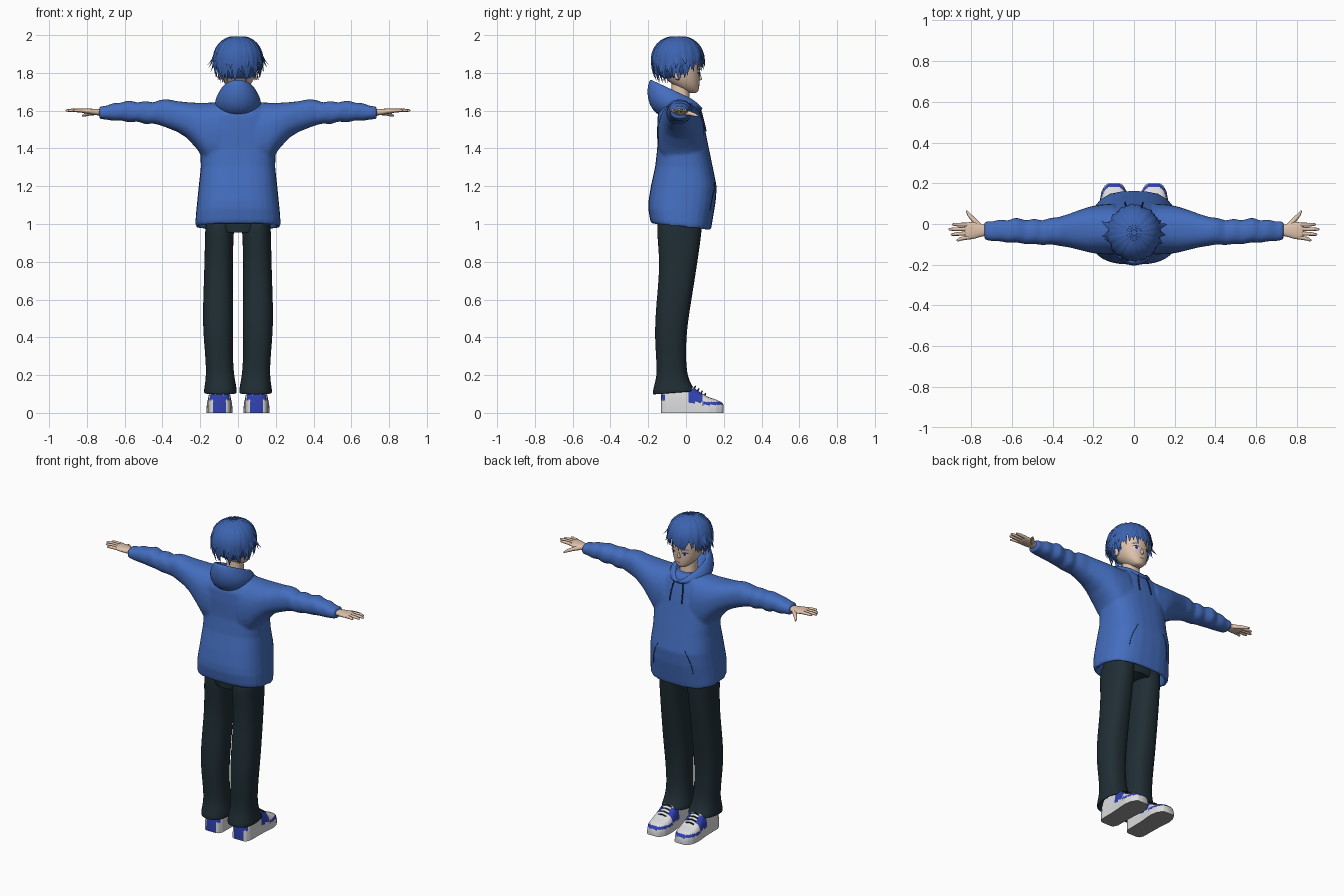
import bpy, bmesh, math, random
from math import sin, cos, pi
from mathutils import Vector

random.seed(4)
cube = bpy.data.objects.get("Cube")
if cube:
    bpy.data.objects.remove(cube, do_unlink=True)


def material(name, r, g, b):
    m = bpy.data.materials.new(name)
    m.use_nodes = True
    m.diffuse_color = (r, g, b, 1)
    m.node_tree.nodes["Principled BSDF"].inputs["Base Color"].default_value = (r, g, b, 1)
    return m


BLUE = material("hoodie blue", 0.058, 0.155, 0.52)
HAIR = material("hair blue", 0.045, 0.125, 0.43)
SEAM = material("seam navy", 0.015, 0.035, 0.14)
DARK = material("trouser charcoal", 0.014, 0.027, 0.034)
SKIN = material("skin", 0.74, 0.54, 0.41)
WHITE = material("shoe white", 0.72, 0.72, 0.73)
ROYAL = material("shoe blue", 0.03, 0.055, 0.44)
SOLE = material("sole grey", 0.32, 0.32, 0.33)


# ---- helpers ----
def add_loft(bm, rings):
    rows = [[bm.verts.new(p) for p in ring] for ring in rings]
    for a, b in zip(rows, rows[1:]):
        for i in range(len(a)):
            j = (i + 1) % len(a)
            bm.faces.new((a[i], a[j], b[j], b[i]))
    bm.faces.new(rows[0][::-1])
    bm.faces.new(rows[-1])


def finish(name, bm, mats, sub=0, mirror=False, angle=40):
    bmesh.ops.recalc_face_normals(bm, faces=bm.faces)
    me = bpy.data.meshes.new(name)
    bm.to_mesh(me)
    bm.free()
    ob = bpy.data.objects.new(name, me)
    bpy.context.collection.objects.link(ob)
    for m in mats:
        me.materials.append(m)
    bpy.ops.object.select_all(action="DESELECT")
    ob.select_set(True)
    bpy.context.view_layer.objects.active = ob
    bpy.ops.object.shade_smooth_by_angle(angle=math.radians(angle))
    if mirror:
        ob.modifiers.new("Mirror", "MIRROR").use_clip = False
    if sub:
        s = ob.modifiers.new("Subdivision", "SUBSURF")
        s.levels = s.render_levels = sub
    return ob


def loft(name, rings, mat, **kw):
    bm = bmesh.new()
    add_loft(bm, rings)
    return finish(name, bm, [mat], **kw)


def oval(u, v, ru, rv, p=0.85, n=28):
    def pw(c):
        return math.copysign(abs(c) ** p, c)
    return [(u + ru * pw(cos(2 * pi * i / n)), v + rv * pw(sin(2 * pi * i / n))) for i in range(n)]


def ring_z(z, x0, x1, y0, y1, tilt=0, **kw):
    pts = oval((x0 + x1) / 2, (y0 + y1) / 2, (x1 - x0) / 2, (y1 - y0) / 2, **kw)
    return [Vector((x, y, z + tilt * y)) for x, y in pts]


def ring_x(x, y0, y1, z0, z1, **kw):
    pts = oval((y0 + y1) / 2, (z0 + z1) / 2, (y1 - y0) / 2, (z1 - z0) / 2, **kw)
    return [Vector((x, y, z)) for y, z in pts]


def tube(name, pts, radii, mat):
    cu = bpy.data.curves.new(name, "CURVE")
    cu.dimensions = "3D"
    cu.bevel_depth, cu.bevel_resolution, cu.use_fill_caps = 1, 2, True
    sp = cu.splines.new("POLY")
    sp.points.add(len(pts) - 1)
    for q, p, r in zip(sp.points, pts, radii):
        q.co, q.radius = (*p, 1), r
    cu.materials.append(mat)
    ob = bpy.data.objects.new(name, cu)
    bpy.context.collection.objects.link(ob)
    return ob


def surface_y(ob, x, z):
    """Foremost point of an object at the given x and z."""
    ev = ob.evaluated_get(bpy.context.evaluated_depsgraph_get())
    hit, loc, _, _ = ev.ray_cast(Vector((x, 1, z)), Vector((0, -1, 0)))
    return loc.y if hit else 0.07


def decal(name, ob, x, z, rx, rz, lift, mat, bend=0):
    bm = bmesh.new()
    flat = [(x, z)] + oval(x, z, rx, rz, p=1, n=16)
    flat = [(u, w - bend * ((u - x) / rx) ** 2) for u, w in flat]
    vs = [bm.verts.new((u, surface_y(ob, u, w) + lift, w)) for u, w in flat]
    for i in range(16):
        bm.faces.new((vs[0], vs[1 + (i + 1) % 16], vs[1 + i]))
    return finish(name, bm, [mat])


# ---- hoodie: torso and sleeves fused ----
bm = bmesh.new()
torso = [(1.06, .185, -.16, .11), (.985, .205, -.165, .115), (.98, .222, -.182, .13),
         (1.0, .226, -.19, .135), (1.06, .222, -.2, .145), (1.12, .216, -.198, .157),
         (1.2, .208, -.185, .163), (1.3, .197, -.163, .143), (1.4, .2, -.152, .122),
         (1.5, .2, -.153, .102), (1.57, .18, -.15, .085), (1.62, .14, -.13, .07), (1.65, .09, -.1, .05)]
add_loft(bm, [ring_z(z, -w, w, a, b, tilt=-.11 if z < 1.07 else -.03, p=.75) for z, w, a, b in torso])
sleeve = [(.1, -.15, .1, 1.28, 1.645), (.17, -.148, .095, 1.33, 1.642), (.22, -.14, .085, 1.4, 1.642),
          (.27, -.127, .068, 1.455, 1.645), (.32, -.115, .05, 1.487, 1.65), (.37, -.107, .034, 1.507, 1.66),
          (.41, -.1, .03, 1.522, 1.658), (.45, -.104, .018, 1.532, 1.643), (.49, -.098, .026, 1.528, 1.652),
          (.53, -.1, .018, 1.542, 1.643), (.58, -.09, .032, 1.538, 1.655), (.62, -.092, .018, 1.548, 1.642),
          (.66, -.085, .022, 1.546, 1.64), (.7, -.084, .012, 1.553, 1.625), (.735, -.078, .014, 1.556, 1.622)]
for s in (1, -1):
    add_loft(bm, [ring_x(s * x, a, b, c, d) for x, a, b, c, d in sleeve])
hoodie = finish("hoodie", bm, [BLUE])
rm = hoodie.modifiers.new("Fuse", "REMESH")
rm.mode, rm.voxel_size, rm.use_smooth_shade = "VOXEL", 0.009, True
sm = hoodie.modifiers.new("Soften", "SMOOTH")
sm.factor, sm.iterations = 0.5, 5

# ---- hood lying behind the neck ----
rows = [[], [], [], [], []]
for i in range(32):
    a = 2 * pi * i / 32
    c, s, k = cos(a), sin(a), (1 + cos(a)) / 2
    dip = .03 * max(0, -c) ** 8
    rows[0].append((.06 * s, -.025 - .06 * c, 1.63 - dip))
    rows[1].append((.078 * s, -.055 - .118 * c, 1.645 + .115 * k - dip))
    rows[2].append((.09 * s, -.058 - .138 * c, 1.645 + .13 * k - dip))
    rows[3].append((.137 * s, -.06 - .155 * c, 1.615 + .05 * k))
    rows[4].append((.095 * s, -.045 - .105 * c, 1.58 - .03 * k))
loft("hood", rows, BLUE, sub=2, angle=180)

# ---- drawstrings and pocket slits ----
bpy.context.view_layer.update()
for s, side in ((1, "left"), (-1, "right")):
    path = [(s * x, surface_y(hoodie, s * x, z) + .004, z) for x, z in
            ((.03, 1.61), (.036, 1.58), (.04, 1.55), (.042, 1.52), (.043, 1.49))]
    tube(side + "_drawstring", path, [.004] * 5, SEAM)
    path = [(s * x, surface_y(hoodie, s * x, z) + .001, z) for x, z in
            ((.095, 1.22), (.115, 1.18), (.13, 1.14), (.138, 1.1), (.14, 1.07))]
    tube(side + "_pocket_slit", path, [.002] * 5, SEAM)

# ---- trousers ----
leg = [(1.06, .01, .17, -.14, .09), (.97, .022, .175, -.16, .086), (.8, .027, .178, -.137, .062),
       (.6, .026, .185, -.156, .03), (.5, .024, .187, -.163, .014), (.4, .026, .183, -.166, .002),
       (.28, .026, .172, -.158, .0), (.2, .02, .17, -.155, .008), (.15, .01, .176, -.168, .028),
       (.11, .003, .184, -.182, .055), (.108, .012, .172, -.165, .04), (.16, .03, .15, -.13, .0)]
loft("trouser_legs", [ring_z(z, a, b, c, d, tilt=.08 if z < .14 else 0, n=20) for z, a, b, c, d in leg],
     DARK, sub=2, mirror=True, angle=180)
loft("trouser_seat", [ring_z(z, -w, w, -.15, .08) for z, w in ((.955, .1), (.98, .165), (1.08, .17))], DARK)

# ---- shoes, painted by position ----
stations = [(-.132, .035, .1), (-.125, .048, .13), (-.1, .06, .15), (0, .061, .15), (.04, .063, .135),
            (.08, .067, .105), (.12, .069, .083), (.16, .062, .07), (.19, .045, .055), (.206, .02, .032)]
rings = []
for (y0, w0, h0), (y1, w1, h1) in zip(stations, stations[1:]):
    steps = max(2, round((y1 - y0) / .007))
    for k in range(steps):
        t = k / steps
        w, h, y = w0 + (w1 - w0) * t, h0 + (h1 - h0) * t, y0 + (y1 - y0) * t
        arc = [pi * i / 32 for i in range(33)]
        rings.append([(.098 + math.copysign(abs(cos(a)) ** .55, cos(a)) * w, y, h * abs(sin(a)) ** .6)
                      for a in arc])
bm = bmesh.new()
add_loft(bm, rings)
bmesh.ops.recalc_face_normals(bm, faces=bm.faces)
for f in bm.faces:
    c = f.calc_center_median()
    side = abs(c.x - .098) > .027
    if f.normal.z < -.7:
        f.material_index = 2
    elif ((.015 < c.y < .085 and .055 < c.z < .13 and side) or (.09 < c.y and .042 < c.z < .058)
          or (c.y < -.11 and .065 < c.z < .1)):
        f.material_index = 1
finish("shoes", bm, [WHITE, ROYAL, SOLE], mirror=True, angle=50)
for s, side in ((1, "left"), (-1, "right")):
    for k in range(4):
        y, z = .045 + .018 * k, .138 - .013 * k
        tube(f"{side}_lace_{k}", [(s * .07, y, z - .006), (s * .098, y + .004, z + .002), (s * .126, y, z - .006)],
             [.004] * 3, DARK)

# ---- hands ----
palm = [(.7, -.058, -.006, 1.572, 1.608), (.75, -.06, -.003, 1.575, 1.609), (.78, -.074, .012, 1.58, 1.611),
        (.815, -.078, .01, 1.586, 1.612), (.835, -.074, .004, 1.59, 1.61)]
loft("palms", [ring_x(*p, n=16) for p in palm], SKIN, sub=1, mirror=True, angle=180)
fingers = {"index": (-.004, -.002, .893), "middle": (-.025, -.026, .912),
           "ring": (-.046, -.052, .9), "little": (-.066, -.08, .872)}
for s, side in ((1, "left"), (-1, "right")):
    for name, (y0, y1, tip) in fingers.items():
        tube(f"{side}_{name}_finger", [(s * .815, y0, 1.6), (s * (.35 * .815 + .65 * tip), (y0 + y1) / 2, 1.602),
             (s * (tip - .006), y1, 1.601), (s * tip, y1, 1.6)], [.0105, .009, .0065, .003], SKIN)
    tube(side + "_thumb", [(s * .76, -.01, 1.59), (s * .79, .022, 1.585), (s * .81, .045, 1.578),
                           (s * .823, .065, 1.572)], [.014, .012, .009, .004], SKIN)

# ---- head, neck, face ----
skull = [(1.693, .018, .02, .055), (1.702, .036, -.01, .066), (1.725, .06, -.055, .07), (1.755, .079, -.095, .073),
         (1.79, .09, -.12, .073), (1.84, .097, -.14, .078), (1.89, .097, -.142, .075), (1.94, .08, -.12, .05),
         (1.97, .045, -.08, .01)]
head = loft("head", [ring_z(z, -w, w, a, b, p=.9) for z, w, a, b in skull], SKIN, sub=1, angle=180)
loft("neck", [ring_z(z, -w, w, -.03 - w, -.03 + w) for z, w in ((1.58, .06), (1.64, .05), (1.75, .047))], SKIN)
loft("nose", [ring_z(z, -w, w, .05, y, n=12) for z, w, y in
              ((1.757, .006, .072), (1.763, .012, .082), (1.769, .011, .087), (1.785, .007, .079), (1.81, .005, .072))],
     SKIN, sub=1, angle=180)
bpy.context.view_layer.update()
for s, side in ((1, "left"), (-1, "right")):
    decal(side + "_eye_white", head, s * .04, 1.791, .018, .01, .002, WHITE)
    decal(side + "_iris", head, s * .039, 1.791, .008, .01, .004, ROYAL)
    decal(side + "_pupil", head, s * .039, 1.791, .004, .005, .006, DARK)
    decal(side + "_lash", head, s * .041, 1.802, .021, .003, .006, DARK, bend=.006)
    decal(side + "_brow", head, s * .042, 1.82, .022, .003, .003, HAIR, bend=.004)
    loft(side + "_ear", [ring_x(s * x, -.045 - r, -.045 + r, 1.788 - 1.5 * r, 1.788 + 1.5 * r, n=12)
                         for x, r in ((.08, .012), (.1, .02), (.106, .012))], SKIN, sub=1, angle=180)
decal("mouth", head, 0, 1.732, .018, .0018, .003, SEAM, bend=-.002)

# ---- hair: cap plus tapered locks flowing from the crown ----
CENTRE, RADII = Vector((0, -.043, 1.868)), (.124, .132, .126)
bm = bmesh.new()
bmesh.ops.create_uvsphere(bm, u_segments=32, v_segments=20, radius=1)
for v in bm.verts:
    v.co = CENTRE + Vector([c * r * .96 for c, r in zip(v.co, RADII)])
bare = [f for f in bm.faces if f.calc_center_median().z < (1.865 if f.calc_center_median().y > .005 else 1.775)]
bmesh.ops.delete(bm, geom=bare, context="FACES")
finish("hair_cap", bm, [HAIR], angle=180)


def lock(bm, az, start, end_z, width, flick, lift, sweep):
    last = pi / 2 + (CENTRE.z - end_z) / RADII[2]
    rings = []
    for i in range(10):
        t = i / 9
        th = start + (last - start) * t
        d = max(0, th - pi / 2)
        r = sin(min(th, pi / 2)) * (1 - .22 * d * d) * (lift + flick * t ** 4)
        h = cos(th) * lift if th < pi / 2 else -d
        a = az + sweep * t * t
        out, along = Vector((sin(a), cos(a), 0)), Vector((cos(a), -sin(a), 0))
        p = CENTRE + Vector((out.x * r * RADII[0], out.y * r * RADII[1], h * RADII[2]))
        nrm = (out * sin(min(th, pi / 2)) + Vector((0, 0, max(0, cos(th))))).normalized()
        w = width * (.25 + .75 * sin(pi * min(t * 1.1, .5))) * (1 - t ** 3) + .0004
        rings.append([p + along * w, p + nrm * w * .4, p - along * w, p - nrm * w * .3])
    add_loft(bm, rings)


bm = bmesh.new()
for layer, count in ((0, 30), (1, 26), (2, 20)):
    for i in range(count):
        az = 2 * pi * (i + .5 * layer + random.uniform(-.2, .2)) / count
        front = max(0, cos(az))
        low = 1.755 + .06 * min(1, front * 1.3) + .022 * layer * (1 - .6 * front)
        lock(bm, az, .12 + .08 * layer, low + random.uniform(-.012, .02), random.uniform(.018, .026),
             random.uniform(.02, .1), .97 + .025 * layer, random.uniform(-.22, .22))
# side and nape tufts that flick outward
for s in (1, -1):
    for az, z, flick in ((1.35, 1.842, .38), (1.6, 1.825, .3), (1.85, 1.8, .28), (1.2, 1.815, .22),
                         (2.3, 1.8, .15), (2.75, 1.835, .12)):
        lock(bm, s * az, .7, z, .02, flick, 1, s * random.uniform(-.1, .1))
finish("hair_locks", bm, [HAIR], angle=60)
